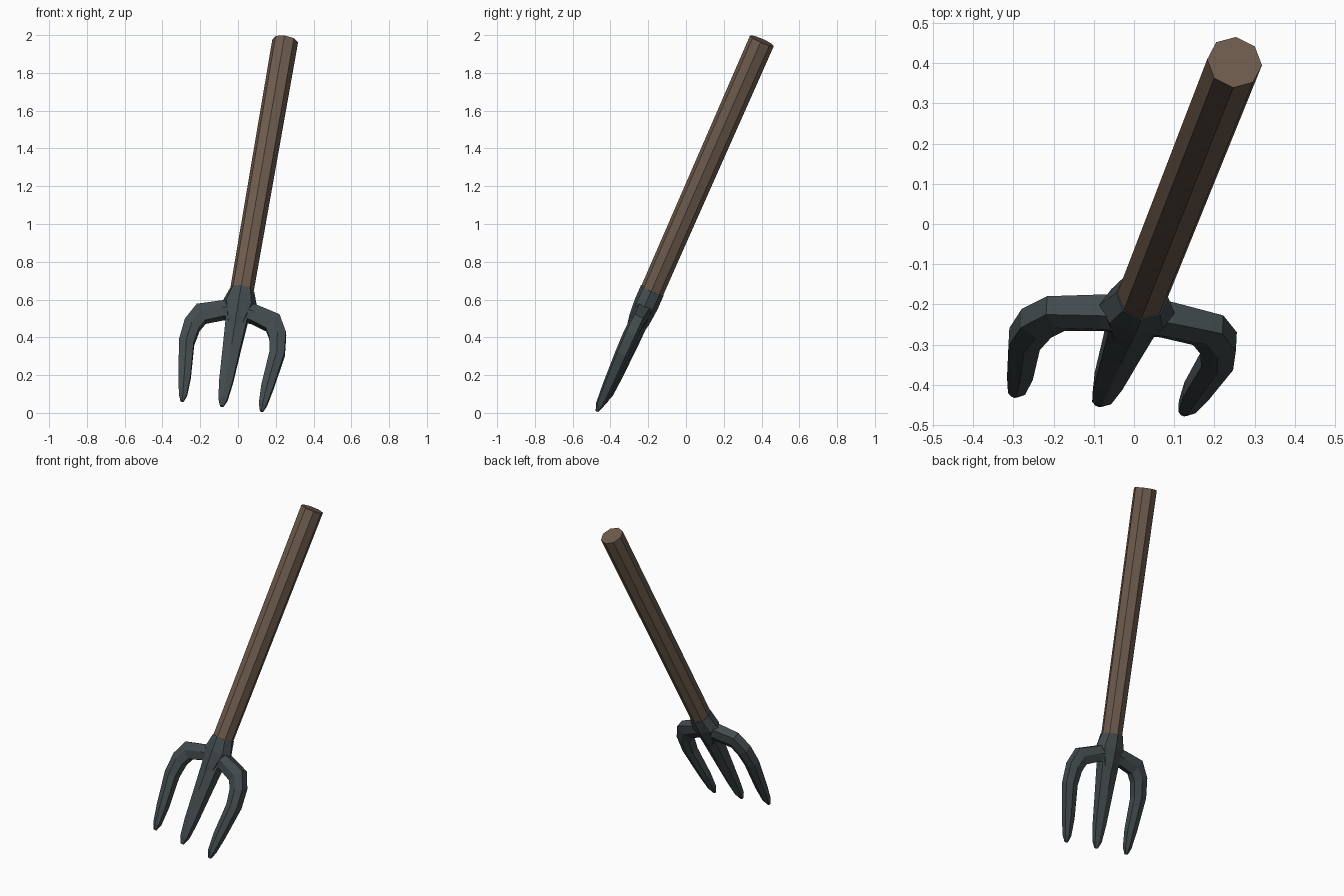
import bpy, bmesh, math
from mathutils import Vector, Matrix

if "Cube" in bpy.data.objects:
    bpy.data.objects.remove(bpy.data.objects["Cube"])

# Tilted frame: local Z runs up the handle, local X across the tines
base = Vector((0.02, -0.18, 0.645))
top = Vector((0.25, 0.402, 1.97))
w = (top - base).normalized()
u = Vector((0.984, -0.11, -0.13))
u = (u - w * u.dot(w)).normalized()
v = w.cross(u)
frame = Matrix.Translation(base) @ Matrix((u, v, w)).transposed().to_4x4()


def material(name, color):
    m = bpy.data.materials.new(name)
    m.diffuse_color = (*color, 1)
    m.use_nodes = True
    m.node_tree.nodes["Principled BSDF"].inputs["Base Color"].default_value = m.diffuse_color
    return m


wood = material("wood", (0.155, 0.107, 0.075))
iron = material("iron", (0.055, 0.070, 0.075))


def loft(name, rings, mat):
    bm = bmesh.new()
    rows = [[bm.verts.new(p) for p in ring] for ring in rings]
    n = len(rows[0])
    for a, b in zip(rows, rows[1:]):
        for i in range(n):
            bm.faces.new((a[i], a[(i + 1) % n], b[(i + 1) % n], b[i]))
    bm.faces.new(rows[0])
    bm.faces.new(rows[-1])
    bmesh.ops.recalc_face_normals(bm, faces=bm.faces)
    me = bpy.data.meshes.new(name)
    bm.to_mesh(me)
    bm.free()
    me.materials.append(mat)
    ob = bpy.data.objects.new(name, me)
    ob.matrix_world = frame
    bpy.context.collection.objects.link(ob)


def octagon(rx, ry, z):
    return [(rx * math.cos(i * math.pi / 4), ry * math.sin(i * math.pi / 4), z)
            for i in range(8)]


# Hexagonal section with a ridge on the front and back
def section(xo, zo, xi, zi, t, side=1):
    xm, zm = (xo + xi) / 2, (zo + zi) / 2
    h, e = t / 2, t * 0.32
    return [(side * x, y, z) for x, y, z in (
        (xo, -e, zo), (xm, -h, zm), (xi, -e, zi),
        (xi, e, zi), (xm, h, zm), (xo, e, zo))]


# Handle
loft("handle", [octagon(0.063, 0.063, 0), octagon(0.069, 0.069, (top - base).length)], wood)

# Socket joining handle and tines
loft("socket", [octagon(0.066, 0.066, 0.005), octagon(0.095, 0.066, -0.08),
                octagon(0.062, 0.058, -0.17), octagon(0.045, 0.045, -0.24)], iron)

# Middle tine: half width, height, thickness
middle = [(0.06, -0.12, 0.11), (0.047, -0.33, 0.085), (0.036, -0.53, 0.06),
          (0.024, -0.635, 0.045), (0.009, -0.675, 0.016)]
loft("middle_tine", [section(x, z, -x, z, t) for x, z, t in middle], iron)

# Side tines: outer edge x z, inner edge x z, thickness
outer = [(0.0, -0.06, 0.0, -0.165, 0.10), (0.095, -0.08, 0.075, -0.17, 0.09),
         (0.222, -0.116, 0.162, -0.203, 0.078), (0.271, -0.21, 0.188, -0.25, 0.08),
         (0.283, -0.33, 0.203, -0.335, 0.075), (0.255, -0.53, 0.19, -0.53, 0.06),
         (0.236, -0.635, 0.193, -0.635, 0.045), (0.222, -0.675, 0.205, -0.675, 0.016)]
for name, side in (("left_tine", -1), ("right_tine", 1)):
    loft(name, [section(*s, side) for s in outer], iron)
